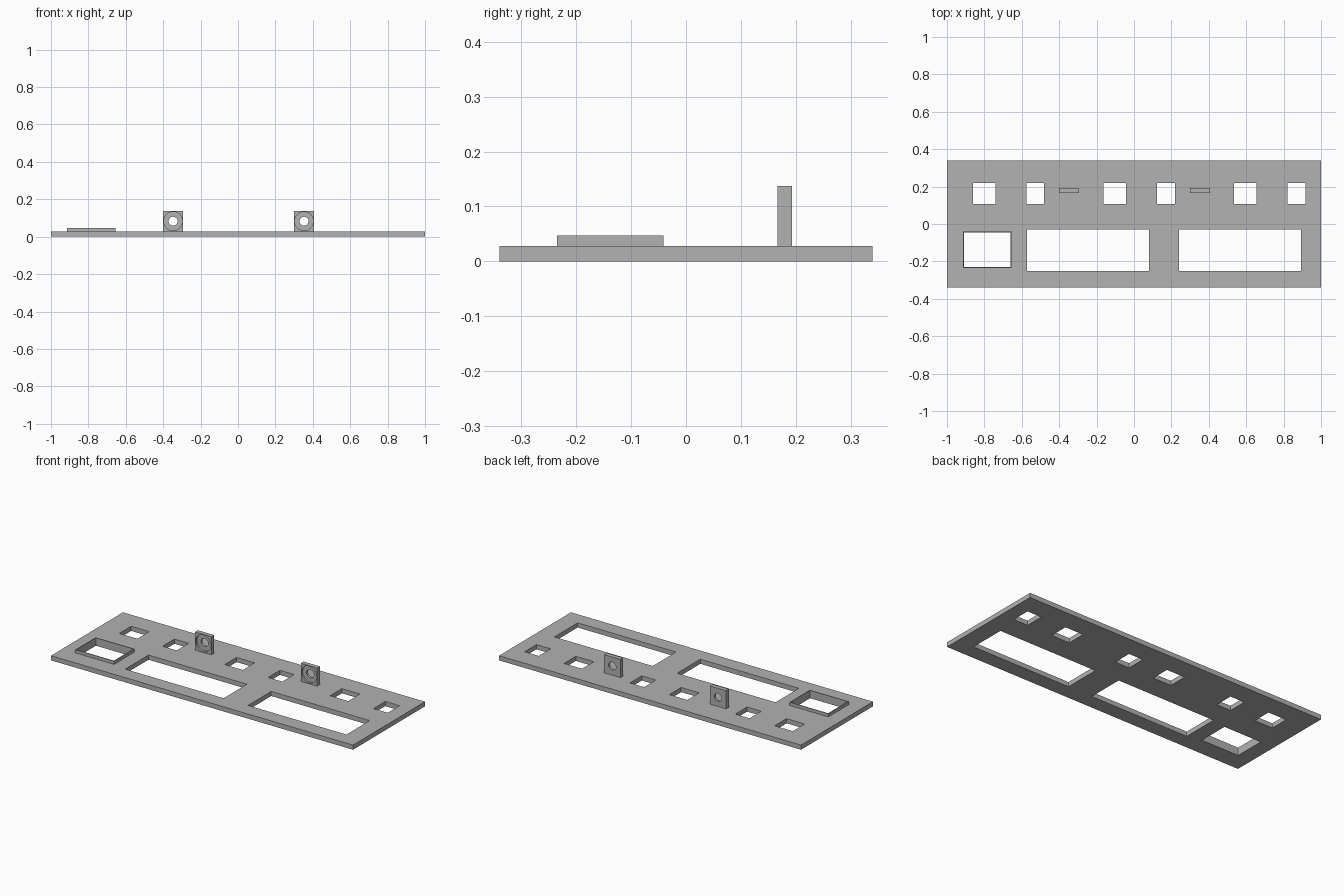
import bpy
import bmesh
import math
from mathutils import Matrix, Vector

default = bpy.data.objects.get("Cube")
if default:
    bpy.data.objects.remove(default, do_unlink=True)

grey = bpy.data.materials.new("plain grey")
grey.use_nodes = True
colour = (0.445, 0.445, 0.445, 1)
grey.diffuse_color = colour
grey.node_tree.nodes["Principled BSDF"].inputs["Base Color"].default_value = colour


def add_box(bm, x, y, z):
    lo, hi = (Vector(p) for p in zip(x, y, z))
    bmesh.ops.create_cube(bm, size=1, matrix=Matrix.Translation((lo + hi) / 2)
                          @ Matrix.Diagonal((*(hi - lo), 1)))


def add_bore(bm, x, z, radius, y):
    # cylinder lying along the y axis
    bmesh.ops.create_cone(bm, cap_ends=True, segments=48, radius1=radius, radius2=radius,
                          depth=y[1] - y[0],
                          matrix=Matrix.Translation((x, (y[0] + y[1]) / 2, z))
                          @ Matrix.Rotation(math.pi / 2, 4, 'X'))


def make_object(name, bm):
    mesh = bpy.data.meshes.new(name)
    bm.to_mesh(mesh)
    bm.free()
    mesh.materials.append(grey)
    obj = bpy.data.objects.new(name, mesh)
    bpy.context.collection.objects.link(obj)
    return obj


def cut(obj, bm):
    # subtract the cutter, bake the result and remove the helper
    cutter = make_object("cutter", bm)
    cutter.hide_render = True
    mod = obj.modifiers.new("cut", 'BOOLEAN')
    mod.operation, mod.solver, mod.object = 'DIFFERENCE', 'EXACT', cutter
    bpy.context.view_layer.objects.active = obj
    bpy.ops.object.modifier_apply(modifier=mod.name)
    bpy.data.objects.remove(cutter, do_unlink=True)


THICK = 0.028
through = (-0.1, 0.2)
rim = 0.005
frame_x, frame_y = (-0.914, -0.656), (-0.235, -0.041)
inner_x = (frame_x[0] + rim, frame_x[1] - rim)
inner_y = (frame_y[0] + rim, frame_y[1] - rim)

# Base panel with its openings
bm = bmesh.new()
add_box(bm, (-1, 1), (-0.34, 0.34), (0, THICK))
panel = make_object("base_panel", bm)
bm = bmesh.new()
for i in range(3):
    start = -0.861 + 0.698 * i
    for offset, width in ((0, 0.12), (0.287, 0.094)):
        add_box(bm, (start + offset, start + offset + width), (0.107, 0.219), through)
for start in (-0.572, 0.241):
    add_box(bm, (start, start + 0.652), (-0.25, -0.03), through)
add_box(bm, inner_x, inner_y, through)
cut(panel, bm)

# Thin raised frame round the small window
bm = bmesh.new()
add_box(bm, frame_x, frame_y, (THICK, 0.047))
frame = make_object("window_frame", bm)
bm = bmesh.new()
add_box(bm, inner_x, inner_y, through)
cut(frame, bm)

# Upright lugs, counterbored from the front
for name, x in (("right_lug", -0.347), ("left_lug", 0.353)):
    bm = bmesh.new()
    add_box(bm, (x - 0.054, x + 0.054), (0.167, 0.193), (THICK, 0.137))
    lug = make_object(name, bm)
    for radius, y in ((0.05, (0.1, 0.179)), (0.024, (0.12, 0.25))):
        bm = bmesh.new()
        add_bore(bm, x, 0.083, radius, y)
        cut(lug, bm)
    bpy.ops.object.select_all(action='DESELECT')
    lug.select_set(True)
    bpy.ops.object.shade_smooth_by_angle(angle=math.radians(30))
